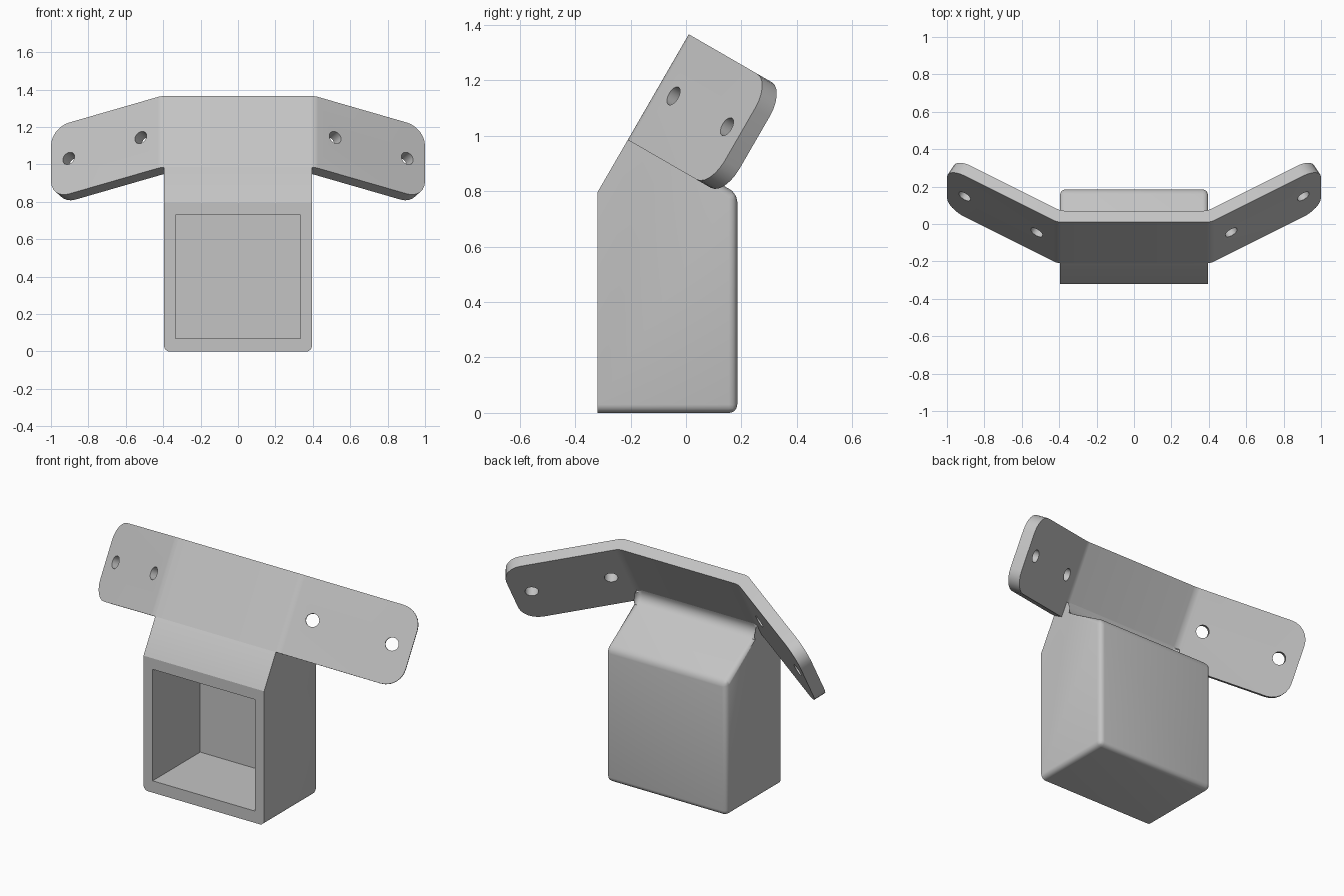
import bpy
import bmesh
from math import sin, cos, tan, pi, radians
from mathutils import Matrix, Vector

cube = bpy.data.objects.get("Cube")
if cube:
    bpy.data.objects.remove(cube, do_unlink=True)

grey = bpy.data.materials.new("plain grey")
grey.use_nodes = True
color = (0.55, 0.55, 0.55, 1)
grey.diffuse_color = color
grey.node_tree.nodes["Principled BSDF"].inputs["Base Color"].default_value = color


def to_object(name, bm, matrix=Matrix()):
    bmesh.ops.recalc_face_normals(bm, faces=bm.faces)
    bm.transform(matrix)
    mesh = bpy.data.meshes.new(name)
    bm.to_mesh(mesh)
    bm.free()
    mesh.materials.append(grey)
    obj = bpy.data.objects.new(name, mesh)
    bpy.context.collection.objects.link(obj)
    return obj


def prism(name, points, low, high, matrix, rounds):
    """Extrude a profile; rounds = (cap edge indices, long edge indices, radius)."""
    bm = bmesh.new()
    lo = [bm.verts.new((p[0], p[1], low)) for p in points]
    hi = [bm.verts.new((p[0], p[1], high)) for p in points]
    n = len(points)
    bm.faces.new(lo[::-1])
    bm.faces.new(hi)
    for i in range(n):
        j = (i + 1) % n
        bm.faces.new((lo[i], lo[j], hi[j], hi[i]))
    groups = []
    for caps, longs, radius in rounds:
        edges = [bm.edges.get((ring[i], ring[(i + 1) % n])) for i in caps for ring in (lo, hi)]
        edges += [bm.edges.get((lo[i], hi[i])) for i in longs]
        groups.append((edges, radius))
    for edges, radius in groups:
        bmesh.ops.bevel(bm, geom=edges, offset=radius, offset_type='OFFSET', segments=6,
                        profile=0.5, affect='EDGES', clamp_overlap=False)
    return to_object(name, bm, matrix)


def cut(obj, cutter):
    cutter.hide_render = True
    mod = obj.modifiers.new("cut", 'BOOLEAN')
    mod.operation = 'DIFFERENCE'
    mod.solver = 'EXACT'
    mod.object = cutter
    bpy.ops.object.select_all(action='DESELECT')
    bpy.context.view_layer.objects.active = obj
    obj.select_set(True)
    bpy.ops.object.modifier_apply(modifier=mod.name)
    bpy.data.objects.remove(cutter, do_unlink=True)
    bpy.ops.object.shade_smooth_by_angle(angle=radians(25))


# Tilted frame of the bracket: local x across, y towards the back, z up the plate
tilt = Matrix.Translation((0, -0.21, 0.985)) @ Matrix.Rotation(radians(-30), 4, 'X')

# Bent mounting plate with rounded wing ends
thick, height, bend_x = 0.07, 0.44, 0.41
bend = radians(30)
length = (1 - bend_x) / cos(bend)
tip = (1, length * sin(bend))
back_tip = (1 - thick * sin(bend), tip[1] + thick * cos(bend))
back_x = bend_x - thick * tan(bend / 2)
right = [(bend_x, 0), tip, back_tip, (back_x, thick)]
left = [(-x, y) for x, y in reversed(right)]
plate = prism("mounting_plate", right + left, 0, height, tilt,
              [((1, 5), (), 0.11), ((), (0, 3, 4, 7), 0.02)])

# Screw holes, two through each wing
bm = bmesh.new()
for side in (-1, 1):
    for along in (0.127, 0.572):
        spot = Vector((side * (bend_x + along * cos(bend)), along * sin(bend), height / 2))
        axis = Vector((-side * sin(bend), cos(bend), 0))
        place = Matrix.Translation(spot) @ axis.to_track_quat('Z', 'Y').to_matrix().to_4x4()
        bmesh.ops.create_cone(bm, cap_ends=True, segments=32, radius1=0.036,
                              radius2=0.036, depth=0.4, matrix=place)
cut(plate, to_object("hole_cutter", bm, tilt))


# Socket box: side profile with a sloped top that sweeps into the plate
def on_plate(back, up):
    p = tilt @ Vector((0, back, up))
    return (p.y, p.z)


fillet, slope = 0.06, 0.03
profile = [(-0.32, 0), (0.185, 0), (0.185, 0.791)]
steps = 6
for i in range(steps + 1):
    a = -pi / 2 - i * pi / 2 / steps
    profile.append(on_plate(thick + fillet + fillet * cos(a), slope + fillet + fillet * sin(a)))
profile += [on_plate(thick / 2, slope + fillet), on_plate(0, 0), (-0.32, 0.795)]

# Profile axes y, z swept along x
sideways = Matrix(((0, 0, 1, 0), (1, 0, 0, 0), (0, 1, 0, 0), (0, 0, 0, 1)))
box = prism("socket_box", profile, -0.395, 0.395, sideways,
            [(range(3 + steps), (1, 2), 0.03)])

# Open pocket in the front
pocket = [(-0.5, 0.07), (0.125, 0.07), (0.125, 0.73), (-0.5, 0.73)]
cut(box, prism("pocket_cutter", pocket, -0.335, 0.335, sideways, []))
